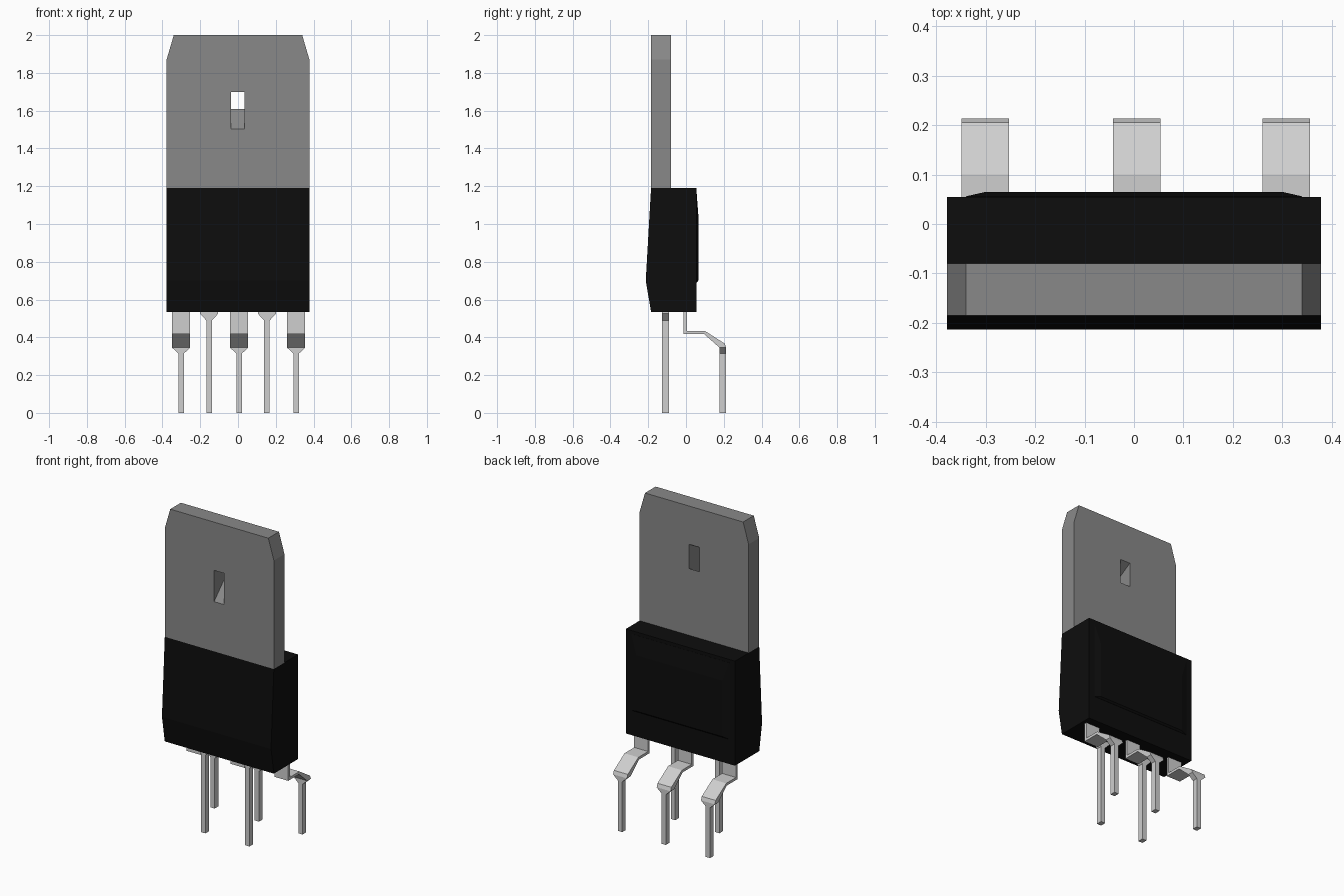
import bpy
import bmesh

cube = bpy.data.objects.get("Cube")
if cube:
    bpy.data.objects.remove(cube, do_unlink=True)


def material(name, value):
    mat = bpy.data.materials.new(name)
    mat.use_nodes = True
    colour = (value, value, value, 1)
    mat.diffuse_color = colour
    mat.node_tree.nodes["Principled BSDF"].inputs["Base Color"].default_value = colour
    return mat


BLACK = material("black plastic", 0.004)
GREY = material("grey metal", 0.25)
SILVER = material("bright lead metal", 0.62)


def loft(name, sections, mat):
    """Skin a row of closed rings (each a list of points) and cap both ends."""
    bm = bmesh.new()
    for rings in sections:
        loops = [[bm.verts.new(p) for p in ring] for ring in rings]
        for a, b in zip(loops, loops[1:]):
            for i in range(len(a)):
                j = (i + 1) % len(a)
                bm.faces.new((a[i], a[j], b[j], b[i]))
        bm.faces.new(loops[0])
        bm.faces.new(loops[-1])
    bmesh.ops.recalc_face_normals(bm, faces=bm.faces)
    mesh = bpy.data.meshes.new(name)
    bm.to_mesh(mesh)
    bm.free()
    mesh.materials.append(mat)
    obj = bpy.data.objects.new(name, mesh)
    bpy.context.collection.objects.link(obj)
    return obj


def along_x(profile, x0, x1):
    return [[(x, y, z) for y, z in profile] for x in (x0, x1)]


def rect_xz(x, z0, z1, y):
    return [(-x, y, z0), (x, y, z0), (x, y, z1), (-x, y, z1)]


def rect_xy(cx, half, y0, y1, z):
    return [(cx - half, y0, z), (cx + half, y0, z), (cx + half, y1, z), (cx - half, y1, z)]


# Plastic body with a ridge across its front
W = 0.378
body_profile = [(-0.185, 0.535), (0.055, 0.535), (0.055, 1.19), (-0.185, 1.19), (-0.213, 0.70)]
loft("plastic_body", [along_x(body_profile, -W, W)], BLACK)

# Raised panel with sloping edges on the back
loft("back_panel", [[rect_xz(0.34, 0.69, 1.17, 0.05), rect_xz(0.34, 0.69, 1.17, 0.056),
                     rect_xz(0.30, 0.70, 1.05, 0.065)]], BLACK)

# Metal tab with clipped top corners
outline = [(-W, 1.19), (W, 1.19), (W, 1.87), (0.34, 2.0), (-0.34, 2.0), (-W, 1.87)]
tab = loft("metal_tab", [[[(x, y, z) for x, z in outline] for y in (-0.185, -0.08)]], GREY)

# Slot through the tab, rising towards the back
slot = [(-0.29, 1.395), (0.025, 1.715), (0.025, 1.823), (-0.29, 1.635)]
cutter = loft("slot_cutter", [along_x(slot, -0.036, 0.034)], GREY)
cutter.hide_render = True
cut = tab.modifiers.new("slot", "BOOLEAN")
cut.operation = "DIFFERENCE"
cut.solver = "EXACT"
cut.object = cutter
bpy.context.view_layer.objects.active = tab
bpy.ops.object.modifier_apply(modifier=cut.name)
bpy.data.objects.remove(cutter, do_unlink=True)

# Straight front leads, flared where they enter the body
for side, x in (("right", -0.153), ("left", 0.153)):
    levels = [(0.0, 0.015), (0.49, 0.015), (0.525, 0.048), (0.54, 0.048)]
    loft("front_lead_" + side,
         [[rect_xy(x, half, -0.126, -0.09, z) for z, half in levels]], SILVER)

# Bent rear leads: wide folded strip, then a narrow pin
bend = [(-0.012, 0.54), (0.004, 0.54), (0.004, 0.434), (0.10, 0.434), (0.205, 0.367),
        (0.213, 0.345), (0.178, 0.345), (0.095, 0.418), (-0.012, 0.418)]
for side, x in (("right", -0.301), ("middle", 0.006), ("left", 0.308)):
    pin = [(0.345, 0.048), (0.315, 0.015), (0.0, 0.015)]
    loft("rear_lead_" + side,
         [along_x(bend, x - 0.048, x + 0.048),
          [rect_xy(x, half, 0.178, 0.213, z) for z, half in pin]], SILVER)
